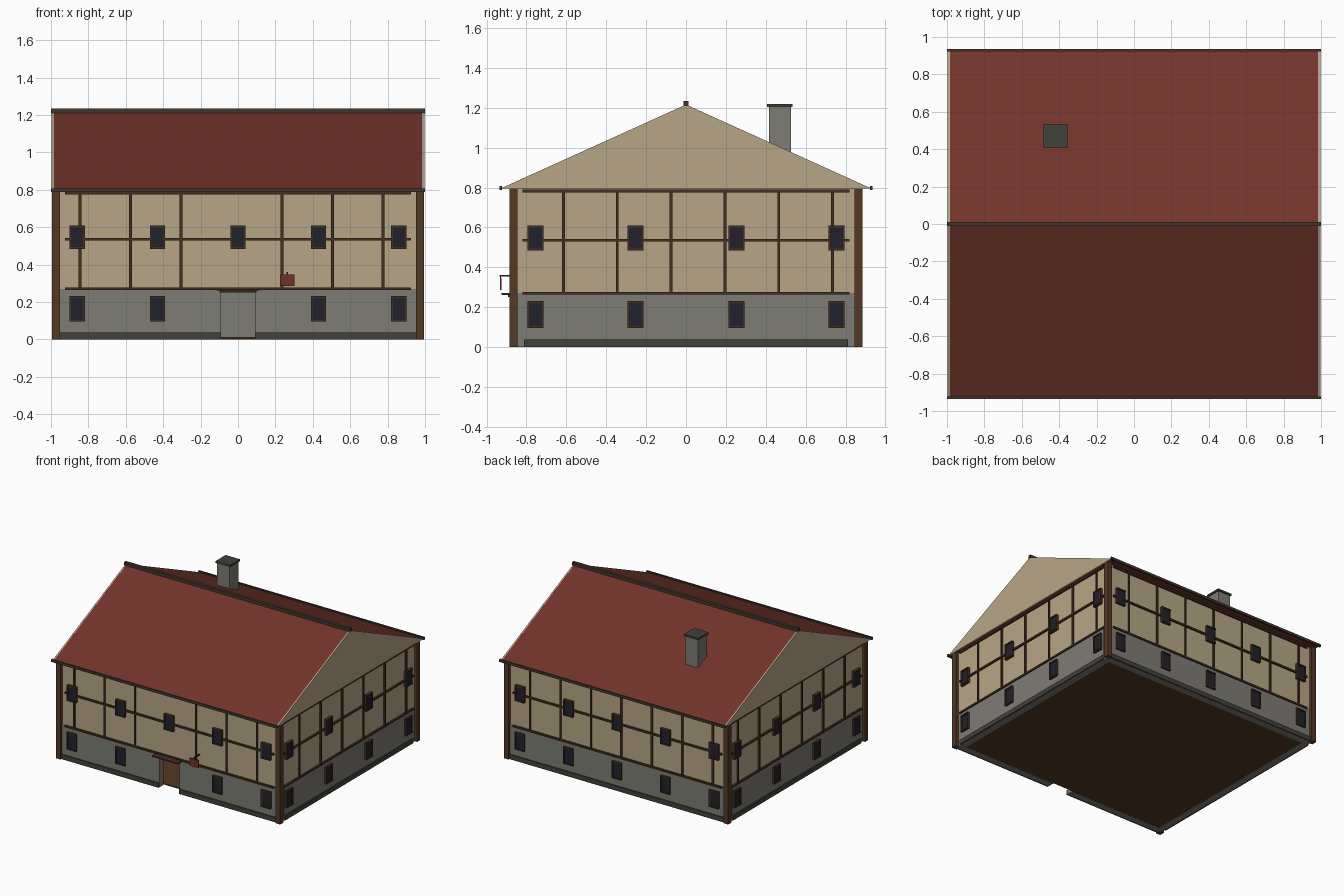
import bpy
import bmesh
from mathutils import Matrix, Vector

cube = bpy.data.objects.get("Cube")
if cube:
    bpy.data.objects.remove(cube, do_unlink=True)


def material(name, r, g, b):
    m = bpy.data.materials.new(name)
    m.use_nodes = True
    m.diffuse_color = (r, g, b, 1)
    bsdf = m.node_tree.nodes["Principled BSDF"]
    bsdf.inputs["Base Color"].default_value = (r, g, b, 1)
    bsdf.inputs["Roughness"].default_value = 0.9
    return m


PLASTER = material("cream plaster", 0.47, 0.38, 0.24)
STONE = material("grey stone", 0.205, 0.2, 0.175)
BASE = material("dark stone", 0.054, 0.052, 0.044)
POST = material("brown timber", 0.088, 0.04, 0.017)
BEAM = material("dark timber", 0.058, 0.028, 0.015)
ROOF = material("red roof tile", 0.165, 0.034, 0.023)
GLASS = material("dark glass", 0.015, 0.015, 0.027)
SIGN = material("sign red", 0.16, 0.03, 0.022)
TRIM = material("roof trim", 0.055, 0.038, 0.027)

# Wall planes, storey heights and wall thickness
X, Y = 0.97, 0.862
STOREY, EAVE, THICK = 0.27, 0.795, 0.05
SIDES = ("front", "back", "left", "right")


def finish(name, bm, mat):
    bmesh.ops.recalc_face_normals(bm, faces=bm.faces)
    mesh = bpy.data.meshes.new(name)
    bm.to_mesh(mesh)
    bm.free()
    mesh.materials.append(mat)
    obj = bpy.data.objects.new(name, mesh)
    bpy.context.collection.objects.link(obj)
    return obj


def boxes(name, mat, spans):
    """One object from boxes given as (x0, x1, y0, y1, z0, z1)."""
    bm = bmesh.new()
    for x0, x1, y0, y1, z0, z1 in spans:
        size = Vector((abs(x1 - x0), abs(y1 - y0), abs(z1 - z0)))
        mid = Vector((x0 + x1, y0 + y1, z0 + z1)) / 2
        bmesh.ops.create_cube(bm, size=1, matrix=Matrix.Translation(mid) @ Matrix.Diagonal(size.to_4d()))
    return finish(name, bm, mat)


def on_wall(side, a0, a1, inner, outer, z0, z1):
    """Box along one wall; inner and outer are measured outwards from the wall plane."""
    if side in ("front", "back"):
        s = -1 if side == "front" else 1
        return (a0, a1, s * (Y + inner), s * (Y + outer), z0, z1)
    s = 1 if side == "left" else -1
    return (s * (X + inner), s * (X + outer), a0, a1, z0, z1)


def prism(name, mat, x0, x1, half, low, high):
    """Triangular prism running along x."""
    bm = bmesh.new()
    tri = [bm.verts.new((x0, y, z)) for y, z in ((-half, low), (half, low), (0, high))]
    face = bm.faces.new(tri)
    new = bmesh.ops.extrude_face_region(bm, geom=[face])["geom"]
    moved = [v for v in new if isinstance(v, bmesh.types.BMVert)]
    bmesh.ops.translate(bm, verts=moved, vec=(x1 - x0, 0, 0))
    return finish(name, bm, mat)


# Walls, with a doorway through the front
DOOR, DOOR_TOP = 0.09, 0.255
lower, upper, plinth = [], [], []
for side in SIDES:
    half = X if side in ("front", "back") else Y - THICK
    upper.append(on_wall(side, -half, half, -THICK, 0, STOREY, EAVE))
    if side == "front":
        for a, b in ((-half, -DOOR), (DOOR, half)):
            lower.append(on_wall(side, a, b, -THICK, 0.004, 0, STOREY))
            plinth.append(on_wall(side, a, b, 0, 0.014, 0, 0.037))
        lower.append(on_wall(side, -DOOR, DOOR, -THICK, 0.004, DOOR_TOP, STOREY))
    else:
        lower.append(on_wall(side, -half, half, -THICK, 0.004, 0, STOREY))
        plinth.append(on_wall(side, -half, half, 0, 0.014, 0, 0.037))
boxes("ground_storey_walls", STONE, lower)
boxes("upper_storey_walls", PLASTER, upper)
boxes("plinth", BASE, plinth)
boxes("floor", POST, [(-X + THICK, X - THICK, -Y + THICK, Y - THICK, 0.003, 0.012)])

# Corner posts
boxes("corner_posts", POST, [
    (sx * 0.952, sx * 0.994, sy * 0.845, sy * 0.886, 0, EAVE)
    for sx in (-1, 1) for sy in (-1, 1)])

# Timber framing
STEP = 0.27
rails, studs = [], []
for side in SIDES:
    long_wall = side in ("front", "back")
    half = 0.925 if long_wall else 0.82
    start, count = (-0.845, 7) if long_wall else (-0.615, 6)
    for z in (STOREY, 0.536, 0.782):
        rails.append(on_wall(side, -half, half, 0, 0.013, z - 0.007, z + 0.007))
    for i in range(count):
        a = start + i * STEP
        if side == "front" and i == 3:
            continue
        studs.append(on_wall(side, a - 0.007, a + 0.007, 0, 0.01, STOREY, 0.782))
boxes("timber_rails", BEAM, rails)
boxes("timber_studs", BEAM, studs)

# Windows on both storeys
panes, frames = [], []
W, BAR = 0.032, 0.009
for side in SIDES:
    spots = (-0.86, -0.43, 0, 0.43, 0.86) if side in ("front", "back") else (-0.755, -0.253, 0.253, 0.755)
    for a in spots:
        for z0, z1 in ((0.1, 0.226), (0.488, 0.604)):
            if side == "front" and a == 0 and z0 < STOREY:
                continue
            panes.append(on_wall(side, a - W, a + W, 0, 0.015, z0, z1))
            for s in (-1, 1):
                frames.append(on_wall(side, a + s * W, a + s * (W + BAR), 0, 0.02, z0, z1))
            for z in (z0, z1):
                frames.append(on_wall(side, a - W - BAR, a + W + BAR, 0, 0.022, z - 0.005, z + 0.005))
boxes("window_panes", GLASS, panes)
boxes("window_frames", BEAM, frames)

# Door canopy and lintel
boxes("door_canopy", BEAM, [
    on_wall("front", -0.115, 0.115, 0, 0.064, 0.262, 0.27),
    on_wall("front", -0.098, 0.098, 0, 0.03, 0.25, 0.262)])

# Hanging sign
boxes("sign_bracket", BEAM, [
    on_wall("front", 0.258, 0.268, 0, 0.073, 0.353, 0.36),
    on_wall("front", 0.26, 0.266, 0.066, 0.07, 0.345, 0.355)])
boxes("sign_board", SIGN, [on_wall("front", 0.225, 0.302, 0.064, 0.072, 0.285, 0.347)])

# Roof, gable ends, ridge and eave trim
prism("roof", ROOF, -0.985, 0.985, 0.93, EAVE, 1.215)
prism("gable_left", PLASTER, 0.985, 0.996, 0.93, EAVE, 1.216)
prism("gable_right", PLASTER, -0.996, -0.985, 0.93, EAVE, 1.216)
boxes("ridge_cap", TRIM, [(-1, 1, -0.012, 0.012, 1.208, 1.234)])
boxes("eave_trim", TRIM, [(-1, 1, s * 0.922, s * 0.936, 0.788, 0.808) for s in (-1, 1)])

# Chimney
boxes("chimney_stack", STONE, [(-0.475, -0.365, 0.415, 0.526, 0.9, 1.207)])
boxes("chimney_cap", BASE, [(-0.484, -0.356, 0.407, 0.535, 1.205, 1.22)])
